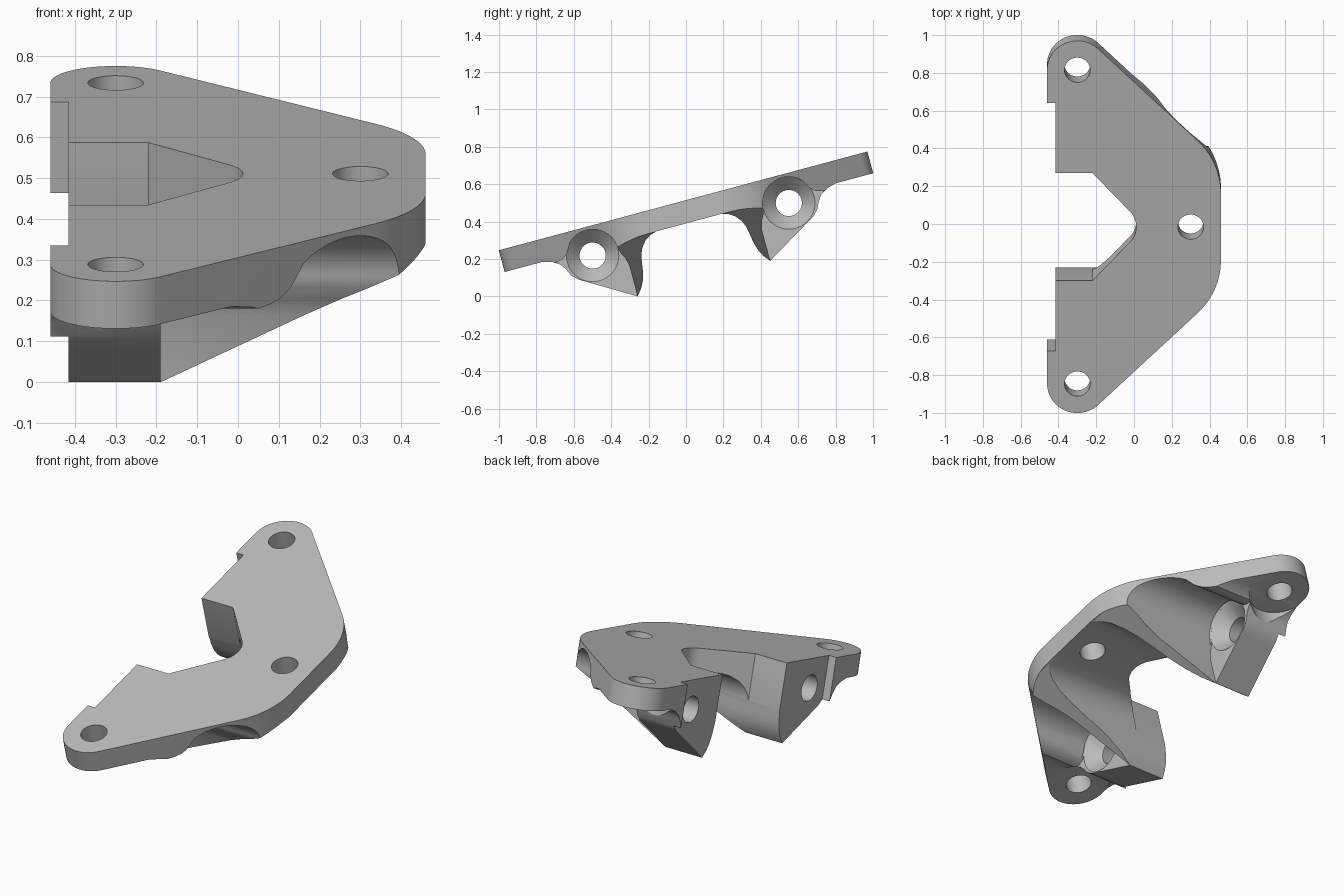
import bpy, bmesh, math
from math import sin, cos, radians
from mathutils import Vector

cube = bpy.data.objects.get("Cube")
if cube:
    bpy.data.objects.remove(cube)

TILT = radians(15)
THICK = 0.12
BORE_Y, BORE_Z, BORE_R = 0.543, -0.157, 0.14   # angled screw bores in the legs
LOBE_X, LOBE_Y, LOBE_R = -0.3, 0.86, 0.16      # rounded plate ends
LEG_END = -0.19                                # x where the full leg stops


def arc(cx, cy, r, start, end, steps):
    angles = [radians(start + (end - start) * i / steps) for i in range(steps + 1)]
    return [(cx + r * cos(a), cy + r * sin(a)) for a in angles]


def new_object(name, bm):
    bmesh.ops.recalc_face_normals(bm, faces=bm.faces)
    mesh = bpy.data.meshes.new(name)
    bm.to_mesh(mesh)
    bm.free()
    obj = bpy.data.objects.new(name, mesh)
    bpy.context.collection.objects.link(obj)
    return obj


def prism(name, points, axis, low, high):
    """Extrude a 2D outline along x, y or z."""
    place = {"X": lambda p, d: (d, p[0], p[1]),
             "Y": lambda p, d: (p[0], d, p[1]),
             "Z": lambda p, d: (p[0], p[1], d)}[axis]
    bm = bmesh.new()
    face = bm.faces.new([bm.verts.new(place(p, low)) for p in points])
    moved = bmesh.ops.extrude_face_region(bm, geom=[face])["geom"]
    shift = Vector(place((0, 0), high - low))
    bmesh.ops.translate(bm, vec=shift, verts=[v for v in moved if isinstance(v, bmesh.types.BMVert)])
    return new_object(name, bm)


def cone_x(name, x0, x1, r0, r1, y, z):
    """Tapered round cutter lying along x."""
    bm = bmesh.new()
    rings = [[bm.verts.new((x, p, q)) for p, q in arc(y, z, r, 0, 352.5, 47)]
             for x, r in ((x0, r0), (x1, r1))]
    for ring in rings:
        bm.faces.new(ring)
    for i in range(48):
        j = (i + 1) % 48
        bm.faces.new((rings[0][i], rings[0][j], rings[1][j], rings[1][i]))
    return new_object(name, bm)


def combine(target, tool, operation="DIFFERENCE"):
    mod = target.modifiers.new("cut", "BOOLEAN")
    mod.operation, mod.solver, mod.object = operation, "EXACT", tool
    bpy.context.view_layer.objects.active = target
    bpy.ops.object.modifier_apply(modifier=mod.name)
    bpy.data.objects.remove(tool)


def flip(points):
    return [(-a, b) for a, b in points]


# Plan outline: right corner, lobe, side step, then the tapered notch
half = arc(0.06, 0.184, 0.4, 0, 46.3, 14)
half += arc(LOBE_X, LOBE_Y, LOBE_R, 46.3, 180, 24)
half += [(-0.46, 0.68), (-0.415, 0.68), (-0.415, 0.295), (-0.22, 0.295)]
half += arc(-0.11, 0, 0.122, 46, 0, 10)
plan = half + [(x, -y) for x, y in reversed(half[:-1])]
bracket = prism("bracket", plan, "Z", -0.6, 0)

# Side section: plate with a filleted leg on each side
leg = [(0.18, -THICK), (0.215, -0.13), (0.25, -0.153), (0.275, -0.185), (0.29, -0.22),
       (0.298, -0.26), (0.305, -0.31), (0.318, -0.355), (0.338, -0.395), (0.367, -0.43),
       (0.616, -0.281), (0.65, -0.261), (0.68, -0.231), (0.7, -0.19), (0.722, -0.158),
       (0.76, -0.135), (0.81, -THICK), (1.2, -THICK), (1.2, 0.1)]
section = prism("section", leg + flip(reversed(leg)), "X", -0.7, 0.7)
combine(bracket, section, "INTERSECT")

# Sloping underside of the legs
slope = [(LEG_END, -0.431), (0.45, -0.1215), (0.8, -0.1215), (0.8, -0.8), (LEG_END, -0.8)]
combine(bracket, prism("slope_cutter", slope, "Y", -1.5, 1.5))

# Screw access channel on the outer side of each leg
channel = [(0.367, -0.7), (0.367, -0.26), (0.378, -0.215), (0.394, -0.185)]
channel += arc(BORE_Y, BORE_Z, BORE_R, 180, 45, 24)
channel += [(0.657, -0.085), (0.672, -0.11), (0.692, -0.128), (0.72, -0.139),
            (0.77, -0.145), (0.9, -0.145), (0.9, -0.7)]

for side in (1, -1):
    points = channel if side == 1 else flip(channel)
    combine(bracket, prism("channel_cutter", points, "X", LEG_END, 0.8))
    # Countersink and through bore
    combine(bracket, cone_x("countersink_cutter", LEG_END - 0.075, LEG_END + 0.01, 0.065, 0.15,
                            side * BORE_Y, BORE_Z))
    combine(bracket, cone_x("bore_cutter", -0.7, 0, 0.07, 0.07, side * BORE_Y, BORE_Z))
    # Flat clearance under each lobe
    spot = arc(LOBE_X, side * LOBE_Y, LOBE_R + 0.005, 0, 352.5, 47)
    combine(bracket, prism("clearance_cutter", spot, "Z", -0.7, -THICK - 0.0005))

# Three vertical mounting holes
for x, y in ((LOBE_X, LOBE_Y), (LOBE_X, -LOBE_Y), (0.3, 0)):
    combine(bracket, prism("hole_cutter", arc(x, y, 0.068, 0, 352.5, 47), "Z", -0.7, 0.2))

# Tilt into place
bracket.rotation_euler.x = TILT
bracket.location = (0, -0.016 * cos(TILT), 0.515 - 0.016 * sin(TILT))

# Plain grey finish
grey = bpy.data.materials.new("grey")
grey.use_nodes = True
color = (0.5, 0.5, 0.5, 1)
grey.diffuse_color = color
grey.node_tree.nodes["Principled BSDF"].inputs["Base Color"].default_value = color
bracket.data.materials.clear()
bracket.data.materials.append(grey)

bpy.ops.object.select_all(action="DESELECT")
bracket.select_set(True)
bpy.context.view_layer.objects.active = bracket
bpy.ops.object.shade_smooth_by_angle(angle=radians(25))
